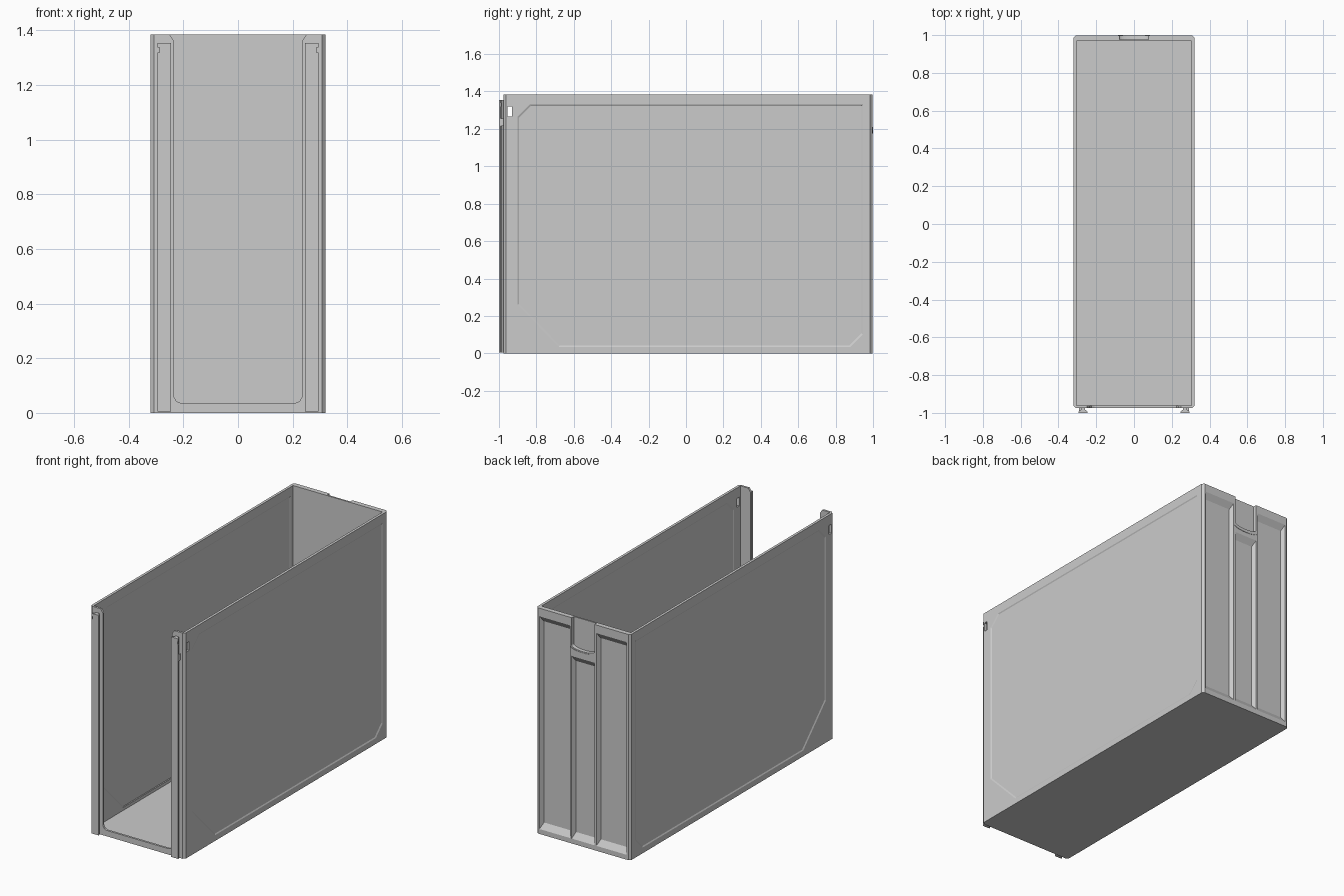
import bpy, bmesh, math

if "Cube" in bpy.data.objects:
    bpy.data.objects.remove(bpy.data.objects["Cube"])

H = 1.385


def loft(name, loop_a, loop_b):
    """Closed solid between two matching loops of 3D points."""
    bm = bmesh.new()
    a = [bm.verts.new(p) for p in loop_a]
    b = [bm.verts.new(p) for p in loop_b]
    n = len(a)
    bm.faces.new(a)
    bm.faces.new(b)
    for i in range(n):
        j = (i + 1) % n
        bm.faces.new((a[i], a[j], b[j], b[i]))
    bmesh.ops.recalc_face_normals(bm, faces=bm.faces)
    me = bpy.data.meshes.new(name)
    bm.to_mesh(me)
    bm.free()
    ob = bpy.data.objects.new(name, me)
    bpy.context.collection.objects.link(ob)
    return ob


def box(name, x0, x1, y0, y1, z0, z1):
    r = [(x0, y0), (x1, y0), (x1, y1), (x0, y1)]
    return loft(name, [(x, y, z0) for x, y in r], [(x, y, z1) for x, y in r])


def cut(target, cutter):
    m = target.modifiers.new("cut", "BOOLEAN")
    m.operation = "DIFFERENCE"
    m.solver = "EXACT"
    m.object = cutter
    bpy.context.view_layer.objects.active = target
    bpy.ops.object.modifier_apply(modifier=m.name)
    bpy.data.objects.remove(cutter, do_unlink=True)


def chamfered(x0, x1, y0, y1, c):
    return [(x0 + c, y0), (x1 - c, y0), (x1, y0 + c), (x1, y1 - c),
            (x1 - c, y1), (x0 + c, y1), (x0, y1 - c), (x0, y0 + c)]


# Hollow case with chamfered upright corners
outline = chamfered(-0.32, 0.32, -0.975, 0.998, 0.013)
case = loft("case", [(x, y, 0) for x, y in outline], [(x, y, H) for x, y in outline])
cut(case, box("inside", -0.304, 0.304, -0.962, 0.968, 0.02, 2))

# Front opening: small bottom corners, flared at the top
half = [(0.21, 0.036), (0.226, 0.043), (0.235, 0.06), (0.235, 1.362), (0.25, H), (0.25, 1.5)]
opening = half + [(-x, z) for x, z in reversed(half)]
cut(case, loft("opening", [(x, -1.1, z) for x, z in opening],
               [(x, -0.95, z) for x, z in opening]))

# Side panels, slightly sunk on the outer and inner faces
panel = [(-0.68, 0.035), (0.88, 0.035), (0.945, 0.10), (0.945, 1.33),
         (-0.835, 1.33), (-0.90, 1.265), (-0.90, 0.26)]


def shrink(pts, d):
    cy, cz, hy, hz = 0.0225, 0.6825, 0.9225, 0.6475
    return [(cy + (y - cy) * (1 - d / hy), cz + (z - cz) * (1 - d / hz)) for y, z in pts]


small = shrink(panel, 0.007)
for s in (-1, 1):
    for x_open, x_surface, x_floor in ((0.33, 0.32, 0.316), (0.29, 0.304, 0.3075)):
        # slope continues past the wall surface so the cut is clean
        k = abs(x_open - x_floor) / abs(x_surface - x_floor)
        wide = shrink(small, -0.007 * k)
        if x_open < 0.3:
            wide = [(y, max(z, 0.024)) for y, z in wide]
        cut(case, loft("panel_cut", [(s * x_open, y, z) for y, z in wide],
                       [(s * x_floor, y, z) for y, z in small]))

# Latch windows through both sides
cut(case, box("window", -0.5, 0.5, -0.955, -0.93, 1.265, 1.32))

# Three tapered grip pockets in the back
for x0, x1, top in ((-0.296, -0.09, 1.335), (-0.078, 0.078, 1.15), (0.09, 0.296, 1.335)):
    dx, dz = 0.014, 0.035
    outer = [(x0, 0.03), (x1, 0.03), (x1, top), (x0, top)]
    inner = [(x0 + dx, 0.03 + dz), (x1 - dx, 0.03 + dz), (x1 - dx, top - dz), (x0 + dx, top - dz)]
    e = 0.25
    far = [(ox + (ox - ix) * e, oz + (oz - iz) * e)
           for (ox, oz), (ix, iz) in zip(outer, inner)]
    cut(case, loft("pocket", [(x, 0.998 + 0.024 * e, z) for x, z in far],
                   [(x, 0.974, z) for x, z in inner]))

# Finger notch at the top of the back, with a curved lower edge
arc = [(0.085 * math.sin(t), 1.19 + 0.02 * (1 - math.cos(t)))
       for t in [math.radians(a) for a in range(-90, 91, 15)]]
notch = arc + [(0.085, 1.5), (-0.085, 1.5)]
cut(case, loft("notch", [(x, 1.1, z) for x, z in notch],
               [(x * 0.9, 0.978, z + 0.008) for x, z in notch]))

# Lip under the finger notch
lip = arc + [(x, z - 0.014) for x, z in reversed(arc)]
loft("notch_lip", [(x, 0.976, z) for x, z in lip], [(x, 1.0, z) for x, z in lip])

# Flared guide rails on the front, with a clip notch near the top
rail = [(0.259, -0.973), (0.259, -0.983), (0.246, -0.993), (0.246, -1.0),
        (0.294, -1.0), (0.294, -0.993), (0.281, -0.983), (0.281, -0.973)]
for s, side in ((-1, "left"), (1, "right")):
    ob = loft(side + "_front_rail", [(s * x, y, 0.005) for x, y in rail],
              [(s * x, y, 1.355) for x, y in rail])
    xs = sorted((s * 0.288, s * 0.31))
    cut(ob, box("clip_notch", xs[0], xs[1], -1.1, -0.9, 1.32, 1.338))
    xs = sorted((s * 0.281, s * 0.292))
    box(side + "_rail_stop", xs[0], xs[1], -0.995, -0.973, 1.215, 1.255)
